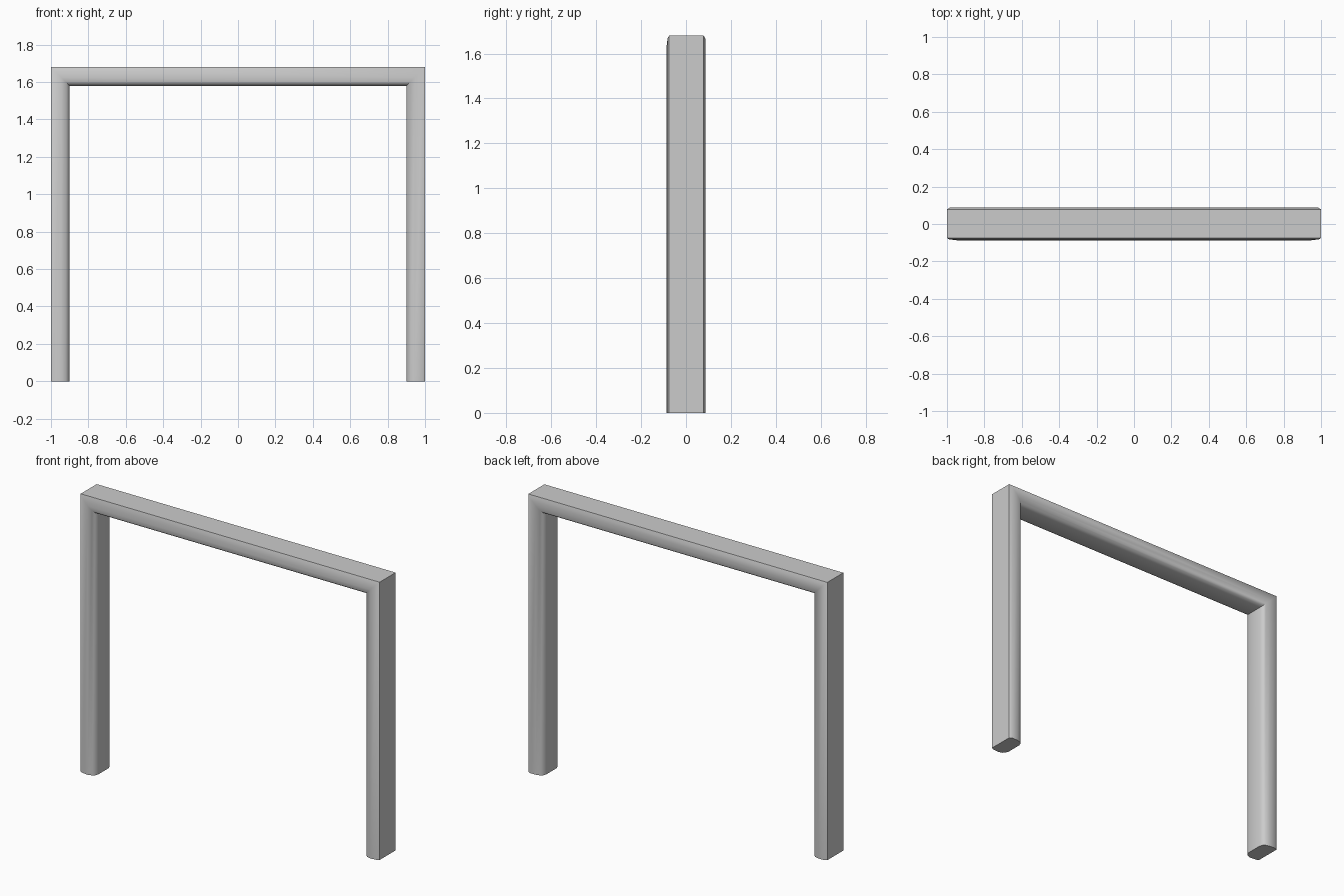
import bpy, bmesh, math

if "Cube" in bpy.data.objects:
    bpy.data.objects.remove(bpy.data.objects["Cube"])

W, H = 1.0, 1.68  # half width and height of the frame

# moulding cross-section: (inset from the outer edge, depth y)
profile = [(0, -0.075), (0.012, -0.082), (0.055, -0.0875), (0.08, -0.08), (0.093, -0.068),
           (0.1, -0.048), (0.1, 0.048), (0.093, 0.068), (0.08, 0.08), (0.055, 0.086),
           (0.015, 0.0875), (0, 0.078)]

# path stations with mitred corners: (x sign, is at top)
stations = [(-1, False), (-1, True), (1, True), (1, False)]

bm = bmesh.new()
rings = [[bm.verts.new((s * (W - d), y, H - d if top else 0)) for d, y in profile]
         for s, top in stations]

# sides of the two legs and the top beam
n = len(profile)
for a, b in zip(rings, rings[1:]):
    for i in range(n):
        j = (i + 1) % n
        bm.faces.new((a[i], a[j], b[j], b[i]))

# feet
bm.faces.new(rings[0])
bm.faces.new(rings[-1])
bmesh.ops.recalc_face_normals(bm, faces=bm.faces)

mesh = bpy.data.meshes.new("door_frame")
bm.to_mesh(mesh)
bm.free()
frame = bpy.data.objects.new("door_frame", mesh)
bpy.context.collection.objects.link(frame)
bpy.context.view_layer.objects.active = frame
frame.select_set(True)
bpy.ops.object.shade_smooth_by_angle(angle=math.radians(50))
